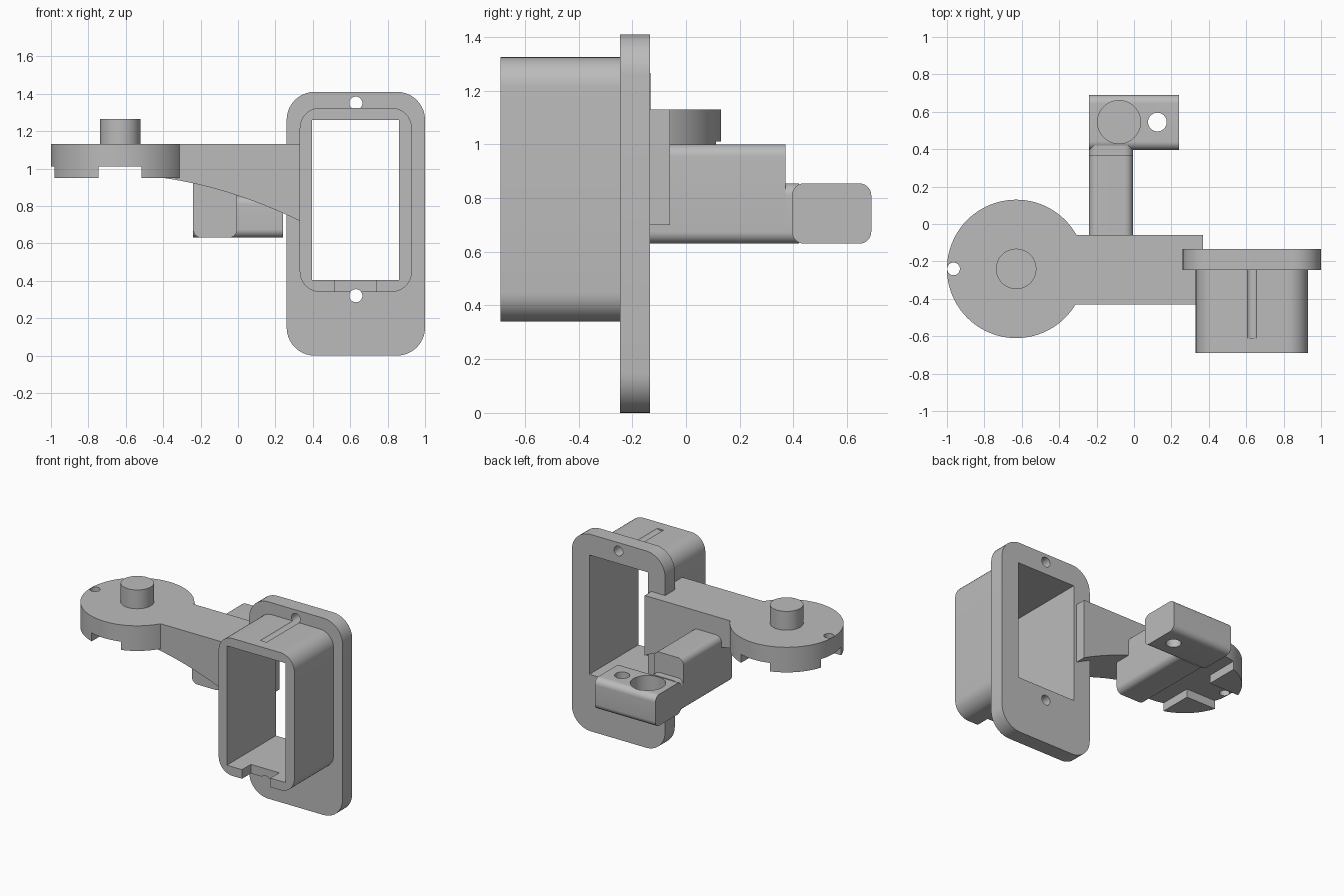
import bpy, bmesh, math

if "Cube" in bpy.data.objects:
    bpy.data.objects.remove(bpy.data.objects["Cube"], do_unlink=True)

grey = bpy.data.materials.new("plain_grey")
grey.use_nodes = True
grey.diffuse_color = (0.5, 0.5, 0.5, 1)
grey.node_tree.nodes["Principled BSDF"].inputs["Base Color"].default_value = (0.5, 0.5, 0.5, 1)

PLACE = {
    "X": lambda u, v, t: (t, u, v),
    "Y": lambda u, v, t: (u, t, v),
    "Z": lambda u, v, t: (u, v, t),
}


def prism(name, outline, axis, low, high):
    """Extrude a flat outline along one axis."""
    bm = bmesh.new()
    face = bm.faces.new([bm.verts.new(PLACE[axis](u, v, low)) for u, v in outline])
    new = bmesh.ops.extrude_face_region(bm, geom=[face])["geom"]
    offset = PLACE[axis](0, 0, high - low)
    bmesh.ops.translate(bm, verts=[g for g in new if isinstance(g, bmesh.types.BMVert)], vec=offset)
    bmesh.ops.recalc_face_normals(bm, faces=bm.faces)
    mesh = bpy.data.meshes.new(name)
    bm.to_mesh(mesh)
    bm.free()
    mesh.materials.append(grey)
    obj = bpy.data.objects.new(name, mesh)
    bpy.context.scene.collection.objects.link(obj)
    return obj


def rect(u0, u1, v0, v1, r=0.0, steps=10):
    """Rectangle outline, optionally with round corners."""
    if r == 0:
        return [(u0, v0), (u1, v0), (u1, v1), (u0, v1)]
    corners = [(u1 - r, v1 - r), (u0 + r, v1 - r), (u0 + r, v0 + r), (u1 - r, v0 + r)]
    points = []
    for i, (cu, cv) in enumerate(corners):
        for s in range(steps + 1):
            a = (i + s / steps) * math.pi / 2
            points.append((cu + r * math.cos(a), cv + r * math.sin(a)))
    return points


def circle(u, v, r, sides=64):
    return [(u + r * math.cos(2 * math.pi * i / sides), v + r * math.sin(2 * math.pi * i / sides))
            for i in range(sides)]


def combine(obj, other, operation="DIFFERENCE"):
    """Apply a boolean and discard the helper."""
    mod = obj.modifiers.new("combine", "BOOLEAN")
    mod.operation = operation
    mod.solver = "EXACT"
    mod.object = other
    bpy.context.view_layer.objects.active = obj
    bpy.ops.object.modifier_apply(modifier=mod.name)
    bpy.data.objects.remove(other, do_unlink=True)


# Rectangular mounting flange and the sleeve in front of it
flange = prism("mounting_flange", rect(0.26, 1.0, 0, 1.41, 0.15), "Y", -0.245, -0.135)
sleeve = prism("rectangular_sleeve", rect(0.33, 0.93, 0.34, 1.325, 0.11), "Y", -0.69, -0.245)
for part in (flange, sleeve):
    combine(part, prism("opening_cutter", rect(0.395, 0.86, 0.405, 1.26), "Y", -0.8, 0))
    for z in (0.32, 1.35):
        combine(part, prism("screw_cutter", circle(0.63, z, 0.035, 32), "Y", -0.61, 0))
combine(sleeve, prism("notch_cutter", rect(0.515, 0.74, 0.3, 0.45), "Y", -0.8, -0.59))

# Round disc joined to the curved arm
CX, CY = -0.63, -0.24
disc = prism("disc_and_arm", circle(CX, CY, 0.37, 96), "Z", 0.95, 1.13)
curve = []
for i in range(17):
    t = i / 16
    curve.append((-0.4 + 0.77 * t, 0.95 - 0.11 * t - 0.14 * t * t))
arm = prism("arm", curve + [(0.37, 1.13), (-0.4, 1.13)], "Y", -0.43, -0.06)
# Keep the front of the arm outside the sleeve
combine(disc, prism("slot_cutter_y", rect(CX - 0.115, CX + 0.115, -0.8, 0.3), "Z", 0.9, 1.01))
combine(disc, prism("slot_cutter_x", rect(-1.1, -0.2, CY - 0.115, CY + 0.115), "Z", 0.9, 1.01))
combine(disc, arm, "UNION")
combine(disc, prism("pin_hole_cutter", circle(-0.965, CY, 0.034, 32), "Z", 0.8, 1.3))
peg = prism("centre_peg", circle(CX, CY, 0.108), "Z", 1.12, 1.265)

# Beam reaching back from the arm
beam = prism("rear_beam", rect(-0.24, -0.005, 0.63, 1.0, 0.045), "Y", -0.18, 0.37)
neck = prism("beam_neck", rect(-0.24, -0.005, 0.63, 0.855, 0.045), "Y", 0.36, 0.42)

# Rear block with a blind socket and a through hole
block = prism("rear_block", rect(0.395, 0.69, 0.63, 0.855, 0.045), "X", -0.24, 0.24)
combine(block, prism("socket_cutter", circle(-0.08, 0.545, 0.115), "Z", 0.7, 1.0))
combine(block, prism("through_hole_cutter", circle(0.125, 0.545, 0.05, 40), "Z", 0.5, 1.0))

# Smooth round surfaces while keeping hard edges
for part in (flange, sleeve, disc, peg, beam, neck, block):
    bpy.ops.object.select_all(action="DESELECT")
    part.select_set(True)
    bpy.context.view_layer.objects.active = part
    bpy.ops.object.shade_smooth_by_angle(angle=math.radians(30))
